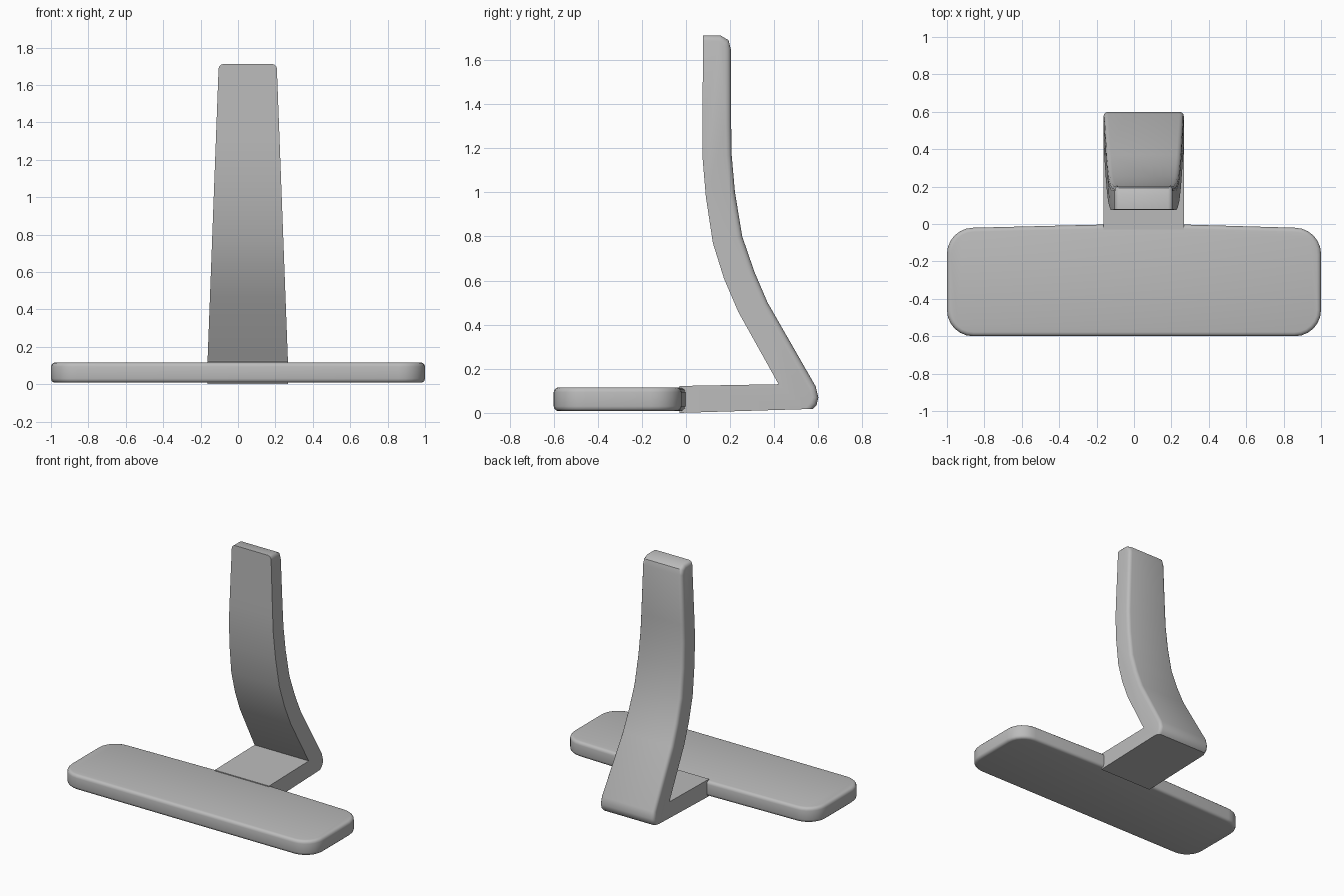
import bpy, bmesh, math
from mathutils import Vector

cube = bpy.data.objects.get("Cube")
if cube:
    bpy.data.objects.remove(cube, do_unlink=True)

grey = bpy.data.materials.new("plain grey")
grey.use_nodes = True
colour = (0.5, 0.5, 0.5, 1)
grey.diffuse_color = colour
grey.node_tree.nodes["Principled BSDF"].inputs["Base Color"].default_value = colour


def prism(outline, place, low, high):
    """Extrude a 2D outline between two depths; place maps (a, b, depth) to 3D."""
    bm = bmesh.new()
    rings = [[bm.verts.new(place(a, b, d)) for a, b in outline] for d in (low, high)]
    bm.faces.new(rings[0])
    bm.faces.new(rings[1])
    n = len(outline)
    for i in range(n):
        j = (i + 1) % n
        bm.faces.new((rings[0][i], rings[0][j], rings[1][j], rings[1][i]))
    bmesh.ops.recalc_face_normals(bm, faces=bm.faces)
    return bm, rings


def rim_edges(bm, rings, first, last):
    """Edges running along both rims between two outline indices."""
    return [bm.edges.get((r[i], r[(i + 1) % len(r)]))
            for r in rings for i in range(first, last)]


def finish(bm, name):
    bmesh.ops.recalc_face_normals(bm, faces=bm.faces)
    mesh = bpy.data.meshes.new(name)
    bm.to_mesh(mesh)
    bm.free()
    mesh.materials.append(grey)
    obj = bpy.data.objects.new(name, mesh)
    bpy.context.collection.objects.link(obj)
    bpy.ops.object.select_all(action='DESELECT')
    obj.select_set(True)
    bpy.context.view_layer.objects.active = obj
    bpy.ops.object.shade_smooth_by_angle(angle=math.radians(35))


# Wide front plate with rounded corners and a slightly bowed back edge
plate = []
for cx, cy, start in ((0.86, -0.16, 0), (-0.86, -0.16, 90),
                      (-0.86, -0.46, 180), (0.86, -0.46, 270)):
    for k in range(7):
        t = math.radians(start + k * 15)
        plate.append((cx + 0.14 * math.cos(t), cy + 0.14 * math.sin(t)))
    if start == 0:
        plate += [(0.27, -0.003), (-0.16, -0.003)]
bm, rings = prism(plate, lambda x, y, z: Vector((x, y, z)), 0.008, 0.116)
bmesh.ops.bevel(bm, geom=rim_edges(bm, rings, 0, len(plate)), offset=0.022,
                segments=3, profile=0.5, affect='EDGES')
finish(bm, "front_plate")

# Neck and curved upright as one bent, tapering bar: (y, z) side profile
side = [(-0.03, 0.0), (0.575, 0.018), (0.592, 0.035), (0.6, 0.07), (0.588, 0.12),
        (0.37, 0.5), (0.31, 0.64), (0.255, 0.8), (0.222, 1.0), (0.207, 1.17),
        (0.205, 1.3), (0.203, 1.65), (0.193, 1.69), (0.155, 1.712),
        (0.078, 1.712), (0.074, 1.3), (0.074, 1.17), (0.09, 0.98), (0.122, 0.77),
        (0.172, 0.61), (0.236, 0.46), (0.42, 0.13), (-0.03, 0.122)]


def tapered(y, z, s):
    half = 0.215 - 0.06 * max(z - 0.12, 0) / 1.59
    return Vector((0.052 + s * half, y, z))


bm, rings = prism(side, tapered, -1, 1)
bmesh.ops.bevel(bm, geom=rim_edges(bm, rings, 1, 14), offset=0.025,
                segments=3, profile=0.5, affect='EDGES')
finish(bm, "neck_and_upright")
